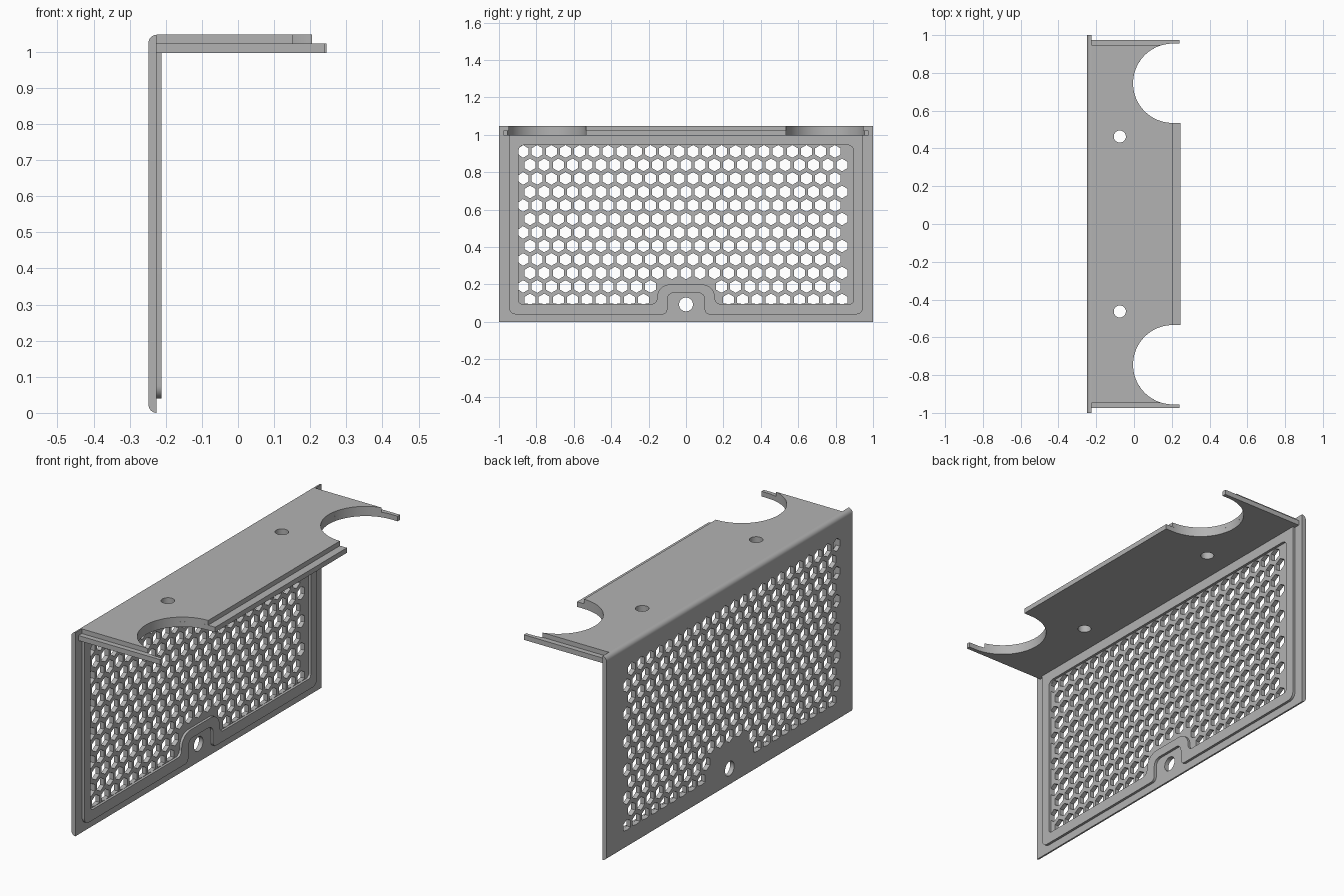
import bpy, bmesh, math
from mathutils import Matrix, Vector

if "Cube" in bpy.data.objects:
    bpy.data.objects.remove(bpy.data.objects["Cube"])

grey = bpy.data.materials.new("light grey")
grey.diffuse_color = (0.45, 0.45, 0.45, 1)
grey.use_nodes = True
grey.node_tree.nodes["Principled BSDF"].inputs["Base Color"].default_value = grey.diffuse_color

FLAT = Matrix.Identity(4)
# local x -> world y, local y -> world z, local z -> world x
UPRIGHT = Matrix(((0, 0, 1, 0), (1, 0, 0, 0), (0, 1, 0, 0), (0, 0, 0, 1)))
# local x -> world x, local y -> world z, local z -> world -y
ALONG = Matrix(((1, 0, 0, 0), (0, 0, -1, 0), (0, 1, 0, 0), (0, 0, 0, 1)))


def arc(cx, cy, r, a0, a1, n):
    """Points on an arc, angles in degrees."""
    return [(cx + r * math.cos(math.radians(a0 + (a1 - a0) * i / n)),
             cy + r * math.sin(math.radians(a0 + (a1 - a0) * i / n))) for i in range(n + 1)]


def circle(cx, cy, r, n=32):
    return arc(cx, cy, r, 0, 360, n)[:-1]


def fillet(corners, n=8):
    """Round square corners given as (x, y, radius)."""
    out = []
    for i, (x, y, r) in enumerate(corners):
        p = Vector((x, y))
        if r == 0:
            out.append((x, y))
            continue
        a = (Vector(corners[i - 1][:2]) - p).normalized() * r
        b = (Vector(corners[(i + 1) % len(corners)][:2]) - p).normalized() * r
        for k in range(n + 1):
            t = math.pi / 2 * k / n
            q = p + a + b - b * math.cos(t) - a * math.sin(t)
            out.append((q.x, q.y))
    return out


def mirror_x(half):
    return half + [(-c[0],) + tuple(c[1:]) for c in reversed(half)]


def mirror_y(half):
    return half + [(x, -y) for x, y in reversed(half)]


def plate(name, loops, low, high, matrix):
    """Extrude an outline with holes between two heights."""
    cu = bpy.data.curves.new(name, 'CURVE')
    cu.dimensions = '2D'
    cu.fill_mode = 'BOTH'
    cu.extrude = (high - low) / 2
    for pts in loops:
        s = cu.splines.new('POLY')
        s.points.add(len(pts) - 1)
        for p, (x, y) in zip(s.points, pts):
            p.co = (x, y, 0, 1)
        s.use_cyclic_u = True
    tmp = bpy.data.objects.new(name + "_outline", cu)
    bpy.context.collection.objects.link(tmp)
    dep = bpy.context.evaluated_depsgraph_get()
    me = bpy.data.meshes.new_from_object(tmp.evaluated_get(dep))
    bpy.data.objects.remove(tmp)
    bm = bmesh.new()
    bm.from_mesh(me)
    bmesh.ops.remove_doubles(bm, verts=bm.verts, dist=1e-5)
    bmesh.ops.transform(bm, matrix=matrix @ Matrix.Translation((0, 0, (low + high) / 2)), verts=bm.verts)
    bmesh.ops.recalc_face_normals(bm, faces=bm.faces)
    bm.to_mesh(me)
    bm.free()
    me.materials.clear()
    me.materials.append(grey)
    ob = bpy.data.objects.new(name, me)
    bpy.context.collection.objects.link(ob)
    bpy.ops.object.select_all(action='DESELECT')
    ob.select_set(True)
    bpy.context.view_layer.objects.active = ob
    bpy.ops.object.shade_smooth_by_angle(angle=math.radians(30))
    return ob


BACK, FACE, RIB, TOP, R = -0.248, -0.225, -0.212, 1.047, 0.023

# Perforated upright panel: staggered hexagons trimmed at the border
holes = [circle(0, 0.093, 0.037)]
PITCH, ROW = 0.0758, 0.0722
for row in range(12):
    z = 0.911 - row * ROW
    for k in range(-12, 12):
        y = (k + (0.5 if row % 2 == 0 else 0)) * PITCH
        if not -0.88 < y < 0.85:
            continue
        if (row == 10 and abs(y) < 0.17) or (row == 11 and abs(y) < 0.2):
            continue
        hexagon = arc(y, z, 0.034, 30, 330, 5)
        holes.append([(max(-0.895, min(0.895, a)), max(0.095, b)) for a, b in hexagon])
edge = [(-1, R), (1, R), (1, TOP - R), (-1, TOP - R)]
plate("perforated_panel", [edge] + holes, BACK, FACE, UPRIGHT)

# Rounded long edges of the panel
plate("panel_bottom_edge", [[(FACE, R)] + arc(FACE, R, R, 180, 270, 8)], -1, 1, ALONG)
plate("panel_top_edge", [[(FACE, TOP - R)] + arc(FACE, TOP - R, R, 90, 180, 8)], -1, 1, ALONG)

# Raised rib framing the mesh and stepping over the screw hole
outer = mirror_x([(-0.945, 0.997, 0), (-0.945, 0.04, 0.035), (-0.1, 0.04, 0.025), (-0.1, 0.155, 0.035)])
inner = mirror_x([(-0.895, 0.945, 0.03), (-0.895, 0.095, 0.02), (-0.155, 0.095, 0.03), (-0.155, 0.2, 0.07)])
plate("frame_rib", [fillet(outer), fillet(inner)], FACE, RIB, UPRIGHT)

# Top shelf in two layers; the lower one forms the stepped lip
screws = [circle(-0.075, s * 0.463, 0.032) for s in (-1, 1)]
lower = [(FACE, 0.975), (0.24, 0.975), (0.24, 0.955)] + arc(0.205, 0.745, 0.21, 90, 270, 40) + [(0.245, 0.535)]
upper = [(FACE, 0.948)] + arc(0.205, 0.745, 0.21, 180 - math.degrees(math.asin(0.203 / 0.21)), 270, 36)
plate("shelf_lip", [mirror_y(lower)] + screws, 0.997, 1.023, FLAT)
plate("shelf_top", [mirror_y(upper)] + screws, 1.023, TOP, FLAT)
